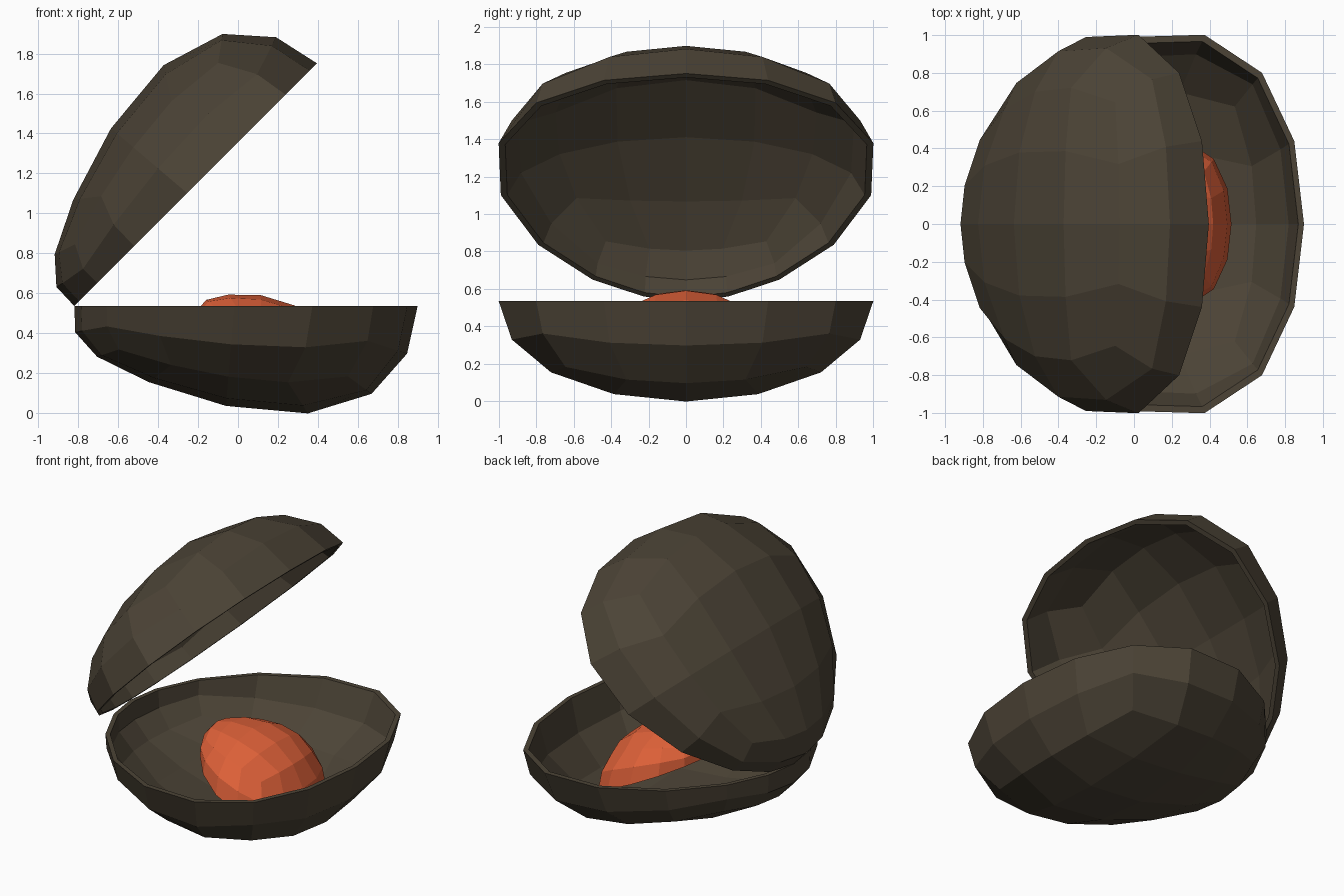
import bpy, bmesh, math
from mathutils import Matrix, Vector

if "Cube" in bpy.data.objects:
    bpy.data.objects.remove(bpy.data.objects["Cube"])

RIM_Z = 0.535
HINGE = Vector((-0.82, 0, RIM_Z))


def material(name, rgb):
    m = bpy.data.materials.new(name)
    m.diffuse_color = (*rgb, 1)
    m.use_nodes = True
    m.node_tree.nodes["Principled BSDF"].inputs["Base Color"].default_value = m.diffuse_color
    return m


def shell_shape(p):
    """Bend a unit half sphere into a valve, narrow at the hinge and deep at the front."""
    u = p.x
    x = 0.04 + 0.86 * (u - 0.07 * (1 - u * u) * (1 - 2.8 * u)) + 0.04 * p.z * (1 - u)
    y = p.y * (0.99 + 0.3 * u - 0.14 * u * u)
    z = p.z * (0.5 + 0.236 * u - 0.1 * u ** 3 - 0.02 * u * u)
    return Vector((x, y, z))


def half_valve():
    """Lower half of a cube-grid sphere bent into a valve, with an open rim at z = 0."""
    bm = bmesh.new()
    bmesh.ops.create_cube(bm, size=2)
    bmesh.ops.subdivide_edges(bm, edges=bm.edges[:], cuts=3, use_grid_fill=True)
    for v in bm.verts:
        v.co = Vector([math.tan(c * math.pi / 4) for c in v.co]).normalized()
    bmesh.ops.delete(bm, geom=[v for v in bm.verts if v.co.z > 0.01], context='VERTS')
    for v in bm.verts:
        v.co = shell_shape(v.co)
    return bm


def finish(bm, name, mat):
    bmesh.ops.recalc_face_normals(bm, faces=bm.faces[:])
    me = bpy.data.meshes.new(name)
    bm.to_mesh(me)
    bm.free()
    me.materials.append(mat)
    bpy.context.collection.objects.link(bpy.data.objects.new(name, me))


def valve(name, mat, transform):
    bm = half_valve()
    rim = [e.verts[:] for e in bm.edges if e.is_boundary]
    # inner wall, joined to the outer wall by a flat lip
    inner = {}
    for v in bm.verts[:]:
        inner[v] = bm.verts.new((0.04 + (v.co.x - 0.04) * 0.965,
                                 v.co.y * 0.965, v.co.z * 0.95))
    for f in bm.faces[:]:
        bm.faces.new([inner[v] for v in reversed(f.verts)])
    for a, b in rim:
        bm.faces.new((a, b, inner[b], inner[a]))
    bmesh.ops.transform(bm, matrix=transform, verts=bm.verts[:])
    finish(bm, name, mat)


brown = material("dark shell brown", (0.072, 0.057, 0.037))
orange = material("orange flesh", (0.73, 0.118, 0.04))

# lower valve, and the upper valve mirrored and swung open about the hinge
base = Matrix.Translation((0, 0, RIM_Z))
valve("lower_shell", brown, base)
swing = (Matrix.Translation(HINGE) @ Matrix.Rotation(-math.pi / 4, 4, 'Y')
         @ Matrix.Translation(-HINGE))
valve("upper_shell", brown, swing @ base @ Matrix.Scale(-1, 4, (0, 0, 1)))

# tilted dome of flesh: a small upturned valve shape with a flat underside
bm = half_valve()
bmesh.ops.holes_fill(bm, edges=[e for e in bm.edges if e.is_boundary], sides=0)
for v in bm.verts:
    x = 0.155 + 0.42 * (v.co.x - 0.04)
    v.co = (x, 0.43 * v.co.y, 0.354 - 0.43 * x - 0.57 * v.co.z)
finish(bm, "flesh", orange)
